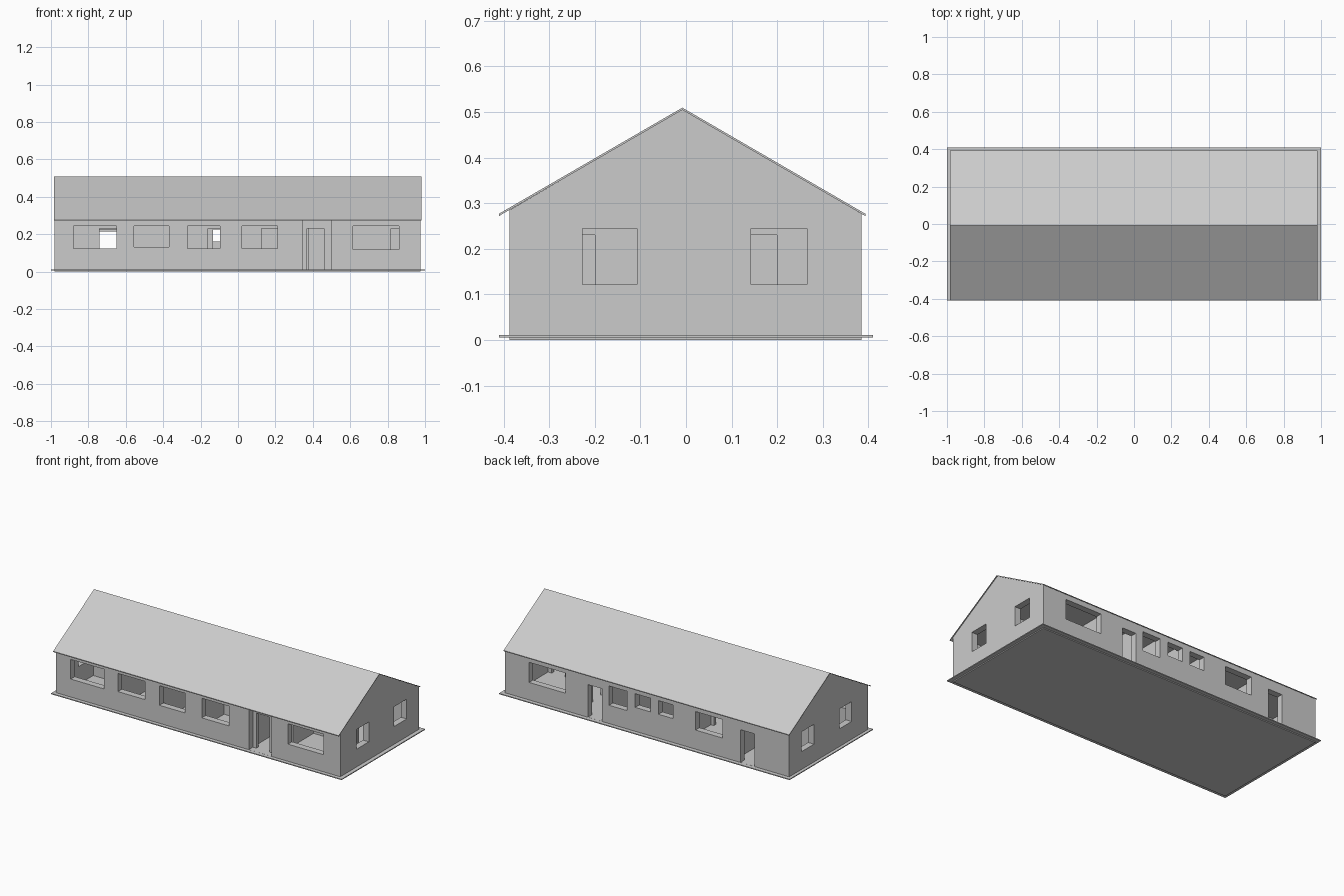
import bpy, bmesh
from mathutils import Matrix, Vector

if "Cube" in bpy.data.objects:
    bpy.data.objects.remove(bpy.data.objects["Cube"])

FLOOR, EAVE = 0.012, 0.278


def make_object(name, bm):
    bmesh.ops.recalc_face_normals(bm, faces=bm.faces)
    mesh = bpy.data.meshes.new(name)
    bm.to_mesh(mesh)
    bm.free()
    obj = bpy.data.objects.new(name, mesh)
    bpy.context.collection.objects.link(obj)
    return obj


def boxes(name, items):
    """One object made of boxes given as (x0, x1, y0, y1, z0, z1)."""
    bm = bmesh.new()
    for x0, x1, y0, y1, z0, z1 in items:
        centre = Vector(((x0 + x1) / 2, (y0 + y1) / 2, (z0 + z1) / 2))
        size = Matrix.Diagonal((x1 - x0, y1 - y0, z1 - z0, 1))
        bmesh.ops.create_cube(bm, size=1, matrix=Matrix.Translation(centre) @ size)
    return make_object(name, bm)


def extrude_x(name, profile, x0, x1):
    """Extrude a (y, z) profile along x."""
    bm = bmesh.new()
    face = bm.faces.new([bm.verts.new((x0, y, z)) for y, z in profile])
    ext = bmesh.ops.extrude_face_region(bm, geom=[face])
    verts = [v for v in ext["geom"] if isinstance(v, bmesh.types.BMVert)]
    bmesh.ops.translate(bm, vec=(x1 - x0, 0, 0), verts=verts)
    return make_object(name, bm)


def cut(obj, cutter):
    mod = obj.modifiers.new("cut", 'BOOLEAN')
    mod.operation = 'DIFFERENCE'
    mod.solver = 'EXACT'
    mod.object = cutter
    bpy.context.view_layer.objects.active = obj
    bpy.ops.object.modifier_apply(modifier=mod.name)
    bpy.data.objects.remove(cutter)


# House body with gabled ends
house = extrude_x("house_walls", [(-0.387, 0), (0.385, 0), (0.385, 0.2765),
                                  (-0.008, 0.5055), (-0.387, 0.2848)], -0.98, 0.975)

# Rooms, corridor and porch recess: x0, x1, y0, y1
rooms = [(-0.94, 0.50, -0.06, 0.05),
         (0.52, 0.935, -0.347, 0.0), (0.52, 0.935, 0.02, 0.345),
         (0.345, 0.50, -0.45, -0.347)]
for x0, x1 in [(-0.94, -0.60), (-0.58, -0.285), (-0.275, -0.06), (-0.04, 0.325)]:
    rooms.append((x0, x1, -0.347, -0.08))
rooms.append((0.345, 0.50, -0.327, -0.08))
for x0, x1 in [(-0.94, -0.60), (-0.58, -0.22), (-0.20, -0.05), (-0.03, 0.09),
               (0.11, 0.27), (0.29, 0.50)]:
    rooms.append((x0, x1, 0.07, 0.345))
room_height = 0.274
cut(house, boxes("room_cutter", [r + (FLOOR, room_height) for r in rooms]))

# Windows and doors
openings = []
for x0, x1, z0 in [(-0.88, -0.65, 0.123), (-0.555, -0.37, 0.132),
                   (-0.27, -0.095, 0.123), (0.022, 0.21, 0.123),
                   (0.615, 0.86, 0.118)]:
    openings.append((x0, x1, -0.42, -0.33, z0, 0.245))
for x0, x1, z0, z1 in [(0.56, 0.81, 0.12, 0.245), (0.31, 0.405, FLOOR, 0.215),
                       (0.135, 0.26, 0.125, 0.245), (-0.025, 0.08, 0.16, 0.245),
                       (-0.18, -0.08, 0.16, 0.245), (-0.52, -0.335, 0.13, 0.245),
                       (-0.74, -0.645, FLOOR, 0.215)]:
    openings.append((x0, x1, 0.33, 0.42, z0, z1))
for x0, x1 in [(-1.02, -0.92), (0.92, 1.02)]:
    for y0, y1 in [(-0.227, -0.107), (0.142, 0.265)]:
        openings.append((x0, x1, y0, y1, 0.122, 0.245))
# Front door and inner doorways
openings.append((0.37, 0.46, -0.36, -0.31, FLOOR, 0.23))
for x0, x1 in [(-0.74, -0.645), (-0.368, -0.29), (-0.16, -0.07), (0.125, 0.215),
               (0.38, 0.46)]:
    openings.append((x0, x1, -0.09, -0.05, FLOOR, 0.23))
for x0, x1 in [(-0.74, -0.645), (-0.32, -0.24), (-0.133, -0.06), (0.0, 0.08),
               (0.22, 0.265), (0.30, 0.36)]:
    openings.append((x0, x1, 0.04, 0.08, FLOOR, 0.225))
openings.append((0.818, 0.91, -0.01, 0.03, FLOOR, 0.23))
for y0, y1 in [(-0.30, -0.20), (0.10, 0.20)]:
    openings.append((0.49, 0.53, y0, y1, FLOOR, 0.23))
cut(house, boxes("opening_cutter", openings))

# Thin roof folded over the ridge
extrude_x("roof", [(-0.41, 0.277), (-0.008, 0.5095), (0.393, 0.277),
                   (0.393, 0.272), (-0.008, 0.5045), (-0.41, 0.272)], -0.985, 0.98)

# Ground slab
boxes("base_slab", [(-1, 1, -0.41, 0.41, 0.006, 0.0115)])
